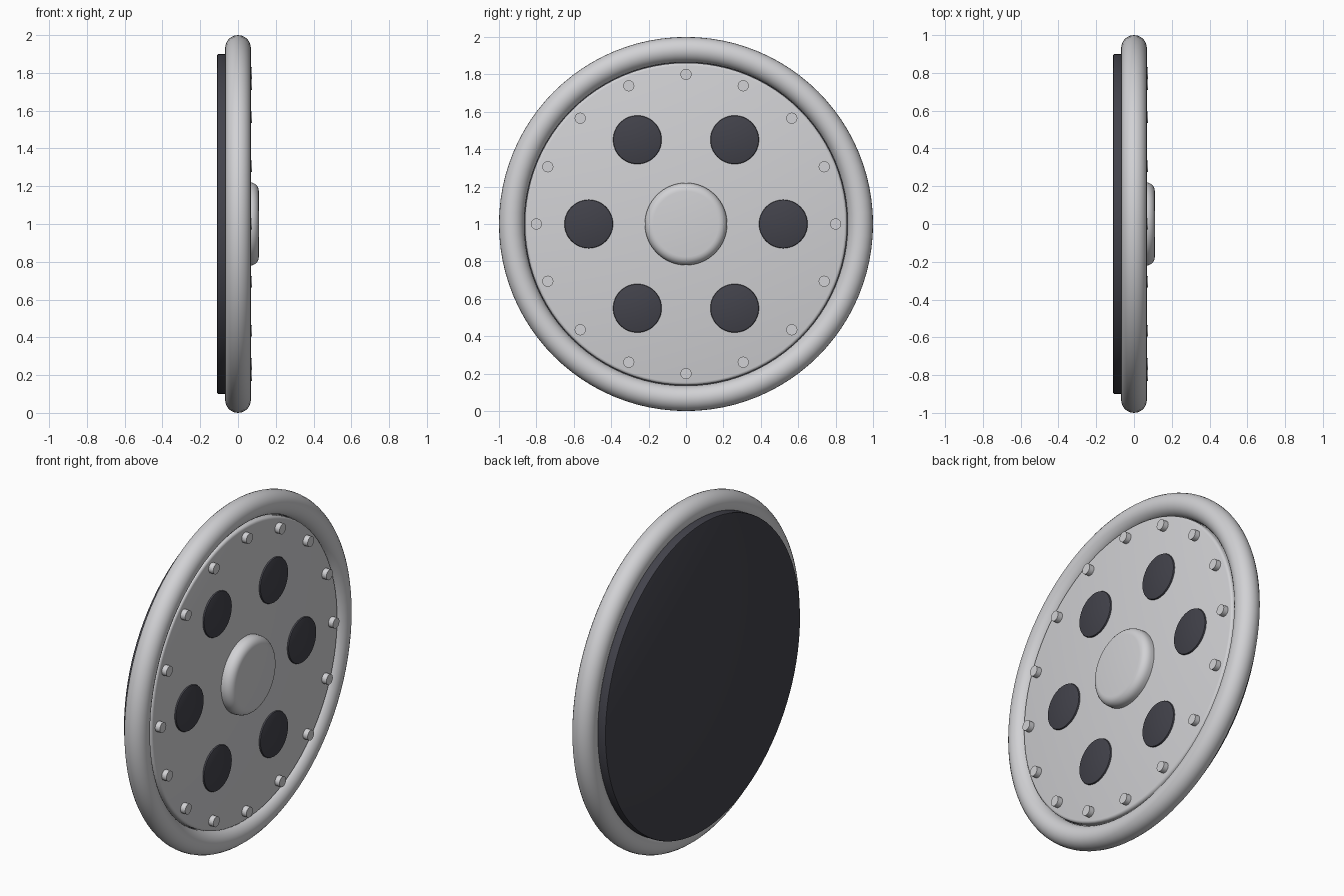
import bpy
from math import pi, cos, sin, radians

cube = bpy.data.objects.get("Cube")
if cube:
    bpy.data.objects.remove(cube, do_unlink=True)


def make_material(name, color):
    mat = bpy.data.materials.new(name)
    mat.use_nodes = True
    mat.diffuse_color = color
    mat.node_tree.nodes["Principled BSDF"].inputs["Base Color"].default_value = color
    return mat


light = make_material("light grey metal", (0.64, 0.64, 0.66, 1))
dark = make_material("dark grey", (0.055, 0.055, 0.07, 1))


def finish(name, mat):
    obj = bpy.context.object
    obj.name = name
    obj.data.materials.append(mat)
    bpy.ops.object.shade_smooth_by_angle(angle=radians(35))
    return obj


def disc(name, mat, radius, back, front, y=0, z=0, bevel=0, sides=64, segments=2):
    """Cylinder along x, with optional rounded rims."""
    bpy.ops.mesh.primitive_cylinder_add(
        vertices=sides, radius=radius, depth=front - back,
        location=((back + front) / 2, y, 1 + z), rotation=(0, pi / 2, 0))
    obj = bpy.context.object
    if bevel:
        mod = obj.modifiers.new("rounded rim", "BEVEL")
        mod.width = bevel
        mod.segments = segments
        mod.limit_method = 'ANGLE'
        bpy.ops.object.modifier_apply(modifier=mod.name)
    return finish(name, mat)


# Outer rim
bpy.ops.mesh.primitive_torus_add(
    major_radius=0.932, minor_radius=0.068, major_segments=96,
    minor_segments=24, location=(0, 0, 1), rotation=(0, pi / 2, 0))
finish("outer_rim", light)

# Face plate, backing plate and central hub
disc("face_plate", light, 0.862, -0.045, 0.045, bevel=0.015, sides=96, segments=3)
disc("backing_plate", dark, 0.9, -0.11, -0.03, bevel=0.006, sides=96)
disc("hub", light, 0.22, 0, 0.11, bevel=0.045, segments=6)

# Ring of dark round insets
for i in range(6):
    a = i * pi / 3
    disc(f"round_inset_{i + 1}", dark, 0.13, 0.02, 0.055,
         0.52 * cos(a), 0.52 * sin(a), bevel=0.008, sides=48)

# Ring of bolts
for i in range(16):
    a = i * pi / 8
    disc(f"bolt_{i + 1}", light, 0.03, 0.02, 0.075,
         0.8 * cos(a), 0.8 * sin(a), sides=16)
